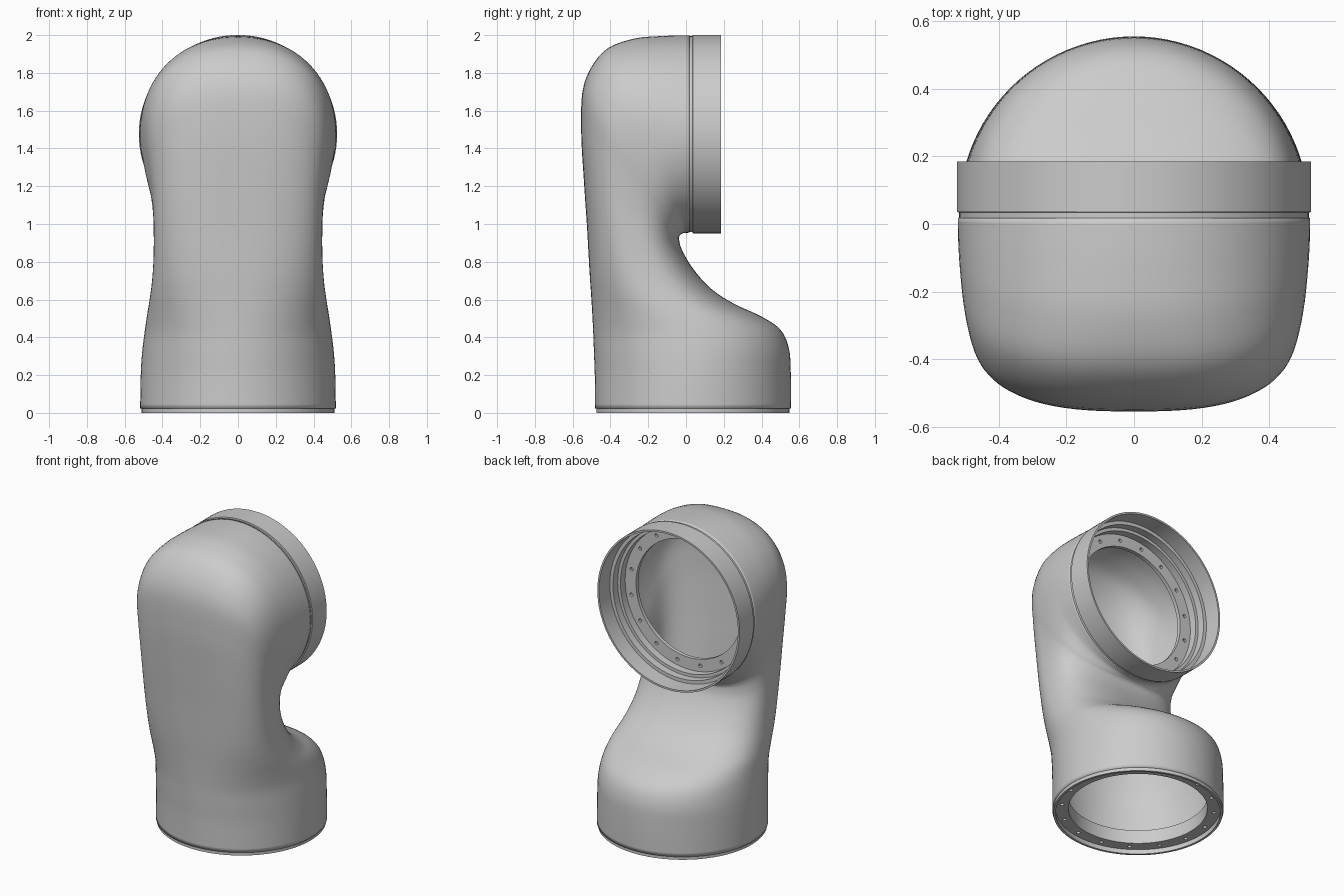
import bpy, bmesh
from math import sin, cos, pi
from mathutils import Matrix, Vector

cube = bpy.data.objects.get("Cube")
if cube:
    bpy.data.objects.remove(cube, do_unlink=True)

grey = bpy.data.materials.new("light_grey")
grey.use_nodes = True
grey.diffuse_color = (0.6, 0.6, 0.6, 1)
grey.node_tree.nodes["Principled BSDF"].inputs["Base Color"].default_value = (0.6, 0.6, 0.6, 1)

SEG = 96
LOWER = Matrix.Translation((0, 0.037, 0))                                  # axis +z
UPPER = Matrix.Translation((0, 0, 1.476)) @ Matrix.Rotation(-pi / 2, 4, "X")  # axis +y


def add(name, bm):
    bmesh.ops.recalc_face_normals(bm, faces=bm.faces)
    mesh = bpy.data.meshes.new(name)
    bm.to_mesh(mesh)
    bm.free()
    mesh.materials.append(grey)
    ob = bpy.data.objects.new(name, mesh)
    bpy.context.collection.objects.link(ob)
    return ob


def smooth(ob):
    bpy.ops.object.select_all(action="DESELECT")
    ob.select_set(True)
    bpy.context.view_layer.objects.active = ob
    bpy.ops.object.shade_smooth_by_angle(angle=0.6)


def skin(bm, rings, close=False):
    """Bridge successive rings of vertices with quads."""
    pairs = list(zip(rings, rings[1:]))
    if close:
        pairs.append((rings[-1], rings[0]))
    for a, b in pairs:
        for i in range(SEG):
            j = (i + 1) % SEG
            bm.faces.new((a[i], a[j], b[j], b[i]))


def lathe(name, profile, frame):
    """Revolve a closed (radius, height) profile about the frame's axis."""
    bm = bmesh.new()
    rings = [[bm.verts.new(frame @ Vector((r * cos(2 * pi * i / SEG), r * sin(2 * pi * i / SEG), h)))
              for i in range(SEG)] for r, h in profile]
    skin(bm, rings, close=True)
    return add(name, bm)


def drill(ob, radius, height, frame, count=16):
    """Cut a circle of bolt holes through a flange."""
    bm = bmesh.new()
    for i in range(count):
        a = 2 * pi * (i + 0.5) / count
        spot = Matrix.Translation((radius * cos(a), radius * sin(a), height))
        bmesh.ops.create_cone(bm, cap_ends=True, segments=12, radius1=0.012, radius2=0.012,
                              depth=0.03, matrix=frame @ spot)
    cutter = add("hole_cutter", bm)
    cutter.hide_render = True
    mod = ob.modifiers.new("holes", "BOOLEAN")
    mod.operation, mod.solver, mod.object = "DIFFERENCE", "EXACT", cutter
    bpy.context.view_layer.objects.active = ob
    bpy.ops.object.modifier_apply(modifier=mod.name)
    bpy.data.objects.remove(cutter, do_unlink=True)


# Elbow shell: outer y, z / inner y, z / half width / squareness
sections = [
    (-.481, .022, .555, .022, .518, 2),
    (-.483, .20, .555, .20, .515, 2),
    (-.487, .31, .545, .34, .507, 2.05),
    (-.491, .42, .50, .44, .494, 2.1),
    (-.496, .52, .40, .51, .482, 2.2),
    (-.502, .62, .25, .58, .468, 2.3),
    (-.509, .72, .13, .66, .456, 2.4),
    (-.516, .84, .04, .76, .448, 2.5),
    (-.525, 1.0, -.02, .86, .446, 2.6),
    (-.540, 1.22, -.037, .92, .450, 2.7),
    (-.555, 1.50, -.033, .938, .465, 2.7),
    (-.540, 1.74, -.027, .945, .485, 2.7),
    (-.440, 1.91, -.020, .949, .503, 2.5),
    (-.290, 1.978, -.012, .952, .514, 2.25),
    (-.130, 1.995, -.004, .953, .520, 2.1),
    (.018, 1.998, .018, .954, .522, 2),
]


def spline(a, b, c, d, t):
    return [q + .5 * t * (r - p + t * (2 * p - 5 * q + 4 * r - s + t * (3 * (q - r) + s - p)))
            for p, q, r, s in zip(a, b, c, d)]


def power(v, n):
    return (1 if v >= 0 else -1) * abs(v) ** (2 / n)


bm = bmesh.new()
STEPS = 5
last = len(sections) - 1
rings = []
for k in range(last * STEPS + 1):
    s = min(k // STEPS, last - 1)
    pts = [sections[max(0, min(last, s + o))] for o in (-1, 0, 1, 2)]
    yo, zo, yi, zi, w, n = spline(*pts, k / STEPS - s)
    outer, inner = Vector((0, yo, zo)), Vector((0, yi, zi))
    mid, half = (outer + inner) / 2, (outer - inner) / 2
    ring = []
    for i in range(SEG):
        a = 2 * pi * i / SEG
        ring.append(bm.verts.new(mid + half * power(sin(a), n) + Vector((w * power(cos(a), n), 0, 0))))
    rings.append(ring)
skin(bm, rings)
shell = add("elbow_shell", bm)
# make sure the wall grows inwards
if shell.data.polygons[0].normal.dot(shell.data.polygons[0].center) < 0:
    shell.data.flip_normals()
wall = shell.modifiers.new("wall", "SOLIDIFY")
wall.thickness, wall.offset = 0.02, -1
smooth(shell)

# Upper stepped collar and its bolt flange
collar = lathe("upper_collar", [
    (.525, .185), (.525, .036), (.518, .034), (.518, .016), (.500, .0), (.478, .0), (.478, -.05),
    (.470, -.05), (.470, .02), (.490, .02), (.490, .07), (.513, .07), (.513, .185)], UPPER)
smooth(collar)
upper_flange = lathe("upper_flange", [(.474, -.03), (.474, -.055), (.39, -.055), (.39, -.03)], UPPER)
drill(upper_flange, .432, -.03, UPPER)
smooth(upper_flange)

# Lower rim and its bolt flange
smooth(lathe("lower_rim", [(.512, 0), (.512, .03), (.497, .03), (.497, 0)], LOWER))
lower_flange = lathe("lower_flange", [(.499, .03), (.499, .12), (.42, .12), (.42, .03)], LOWER)
drill(lower_flange, .462, .03, LOWER)
smooth(lower_flange)
